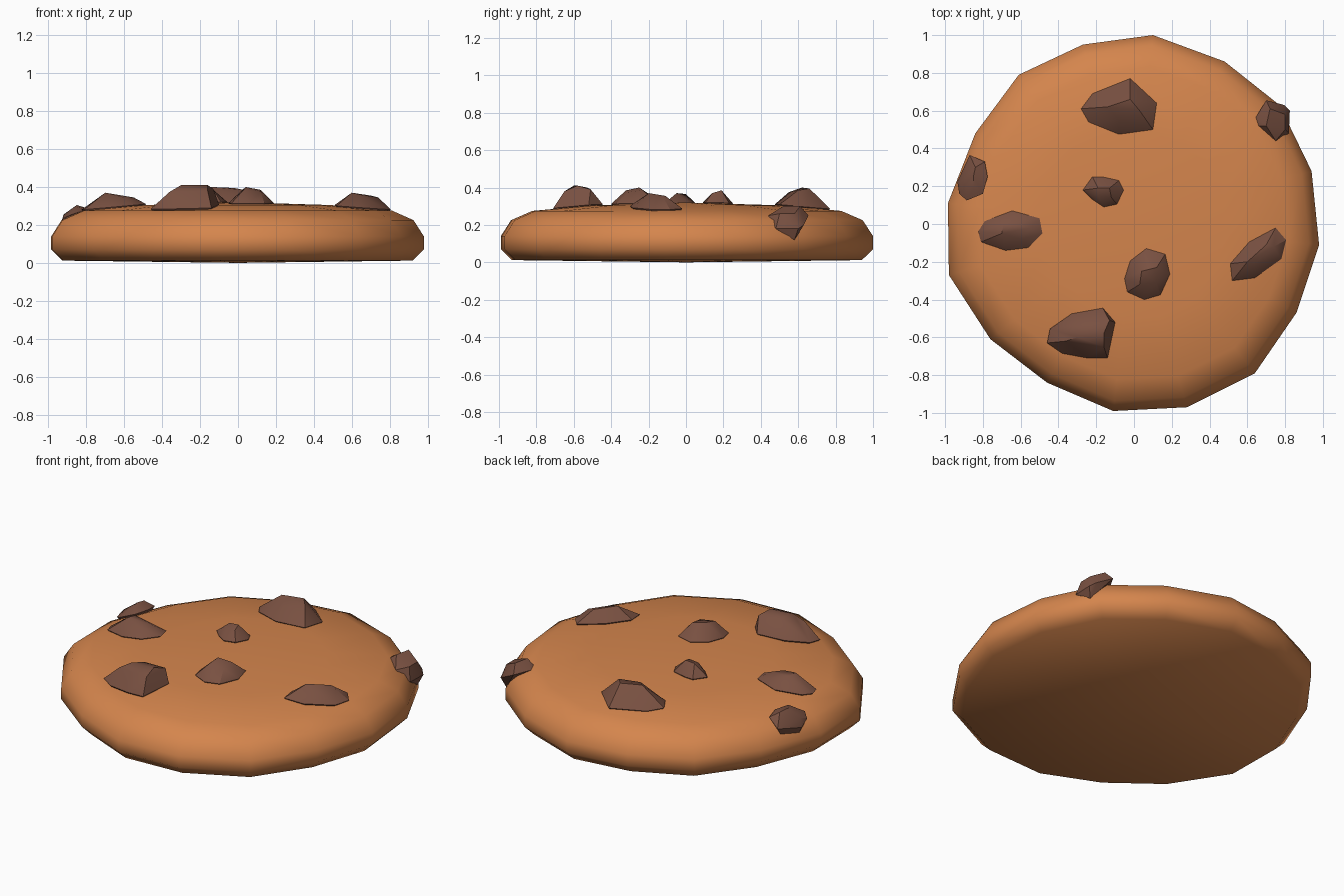
import bpy, bmesh, math
from mathutils import Vector

if "Cube" in bpy.data.objects:
    bpy.data.objects.remove(bpy.data.objects["Cube"])


def material(name, color):
    m = bpy.data.materials.new(name)
    m.diffuse_color = (*color, 1)
    m.use_nodes = True
    m.node_tree.nodes["Principled BSDF"].inputs["Base Color"].default_value = m.diffuse_color
    return m


DOUGH = material("baked dough", (0.66, 0.235, 0.074))
CHOC = material("chocolate", (0.19, 0.081, 0.053))


def finish(name, bm, mat, angle):
    bmesh.ops.recalc_face_normals(bm, faces=bm.faces)
    me = bpy.data.meshes.new(name)
    bm.to_mesh(me)
    bm.free()
    me.materials.append(mat)
    ob = bpy.data.objects.new(name, me)
    bpy.context.collection.objects.link(ob)
    bpy.ops.object.select_all(action='DESELECT')
    ob.select_set(True)
    bpy.context.view_layer.objects.active = ob
    bpy.ops.object.shade_smooth_by_angle(angle=math.radians(angle))
    return ob


# Cookie: uneven 16-sided outline lofted through a rounded profile
OUTLINE = [(.10, 1.0), (.48, .86), (.77, .63), (.94, .28), (.98, -.11), (.86, -.47),
           (.64, -.79), (.28, -.97), (-.11, -.99), (-.46, -.84), (-.76, -.61),
           (-.98, -.27), (-.985, .11), (-.84, .48), (-.61, .79), (-.27, .95)]
PROFILE = [(.94, .012), (1, .07), (1, .14), (.945, .225), (.83, .275), (.5, .305)]
bm = bmesh.new()
rings = [[bm.verts.new((x * s, y * s, z)) for x, y in OUTLINE] for s, z in PROFILE]
n = len(OUTLINE)
for a, b in zip(rings, rings[1:]):
    for i in range(n):
        j = (i + 1) % n
        bm.faces.new((a[i], a[j], b[j], b[i]))
for ring, z in ((rings[0], 0), (rings[-1], .32)):
    c = bm.verts.new((0, 0, z))
    for i in range(n):
        bm.faces.new((ring[i], ring[(i + 1) % n], c))
finish("cookie", bm, DOUGH, 60)


def surface(x, y):
    """Height of the cookie top at a point."""
    r = math.hypot(x, y)
    pts = [(0, .32), (.5, .305), (.83, .275), (.945, .225), (1, .14)]
    for (r0, z0), (r1, z1) in zip(pts, pts[1:]):
        if r <= r1:
            return z0 + (z1 - z0) * (r - r0) / (r1 - r0)
    return .14


def hull(name, points):
    bm = bmesh.new()
    for p in points:
        bm.verts.new(p)
    res = bmesh.ops.convex_hull(bm, input=bm.verts)
    junk = [v for v in set(res["geom_interior"] + res["geom_unused"])
            if isinstance(v, bmesh.types.BMVert)]
    bmesh.ops.delete(bm, geom=junk, context='VERTS')
    finish(name, bm, CHOC, 35)


def chip(name, outline, crest):
    """Chunk of chocolate: outline resting in the dough, rising to a few crest points."""
    pts = [(x, y, surface(x, y) + .005) for x, y in outline]
    cx = sum(p[0] for p in pts) / len(pts)
    cy = sum(p[1] for p in pts) / len(pts)
    low = [(cx + (x - cx) * .6, cy + (y - cy) * .6, z - .07) for x, y, z in pts]
    hull(name, pts + low + crest)


# Chips on the top
chip("chip_back", [(-.28, .61), (-.22, .69), (-.02, .77), (.12, .64), (.10, .50),
                   (-.08, .475), (-.24, .54)],
     [(-.14, .62, .4), (-.02, .66, .395), (.03, .6, .385), (-.08, .55, .375)])
chip("chip_small", [(-.27, .18), (-.22, .25), (-.17, .25), (-.08, .23), (-.055, .18),
                    (-.09, .105), (-.16, .09), (-.22, .13)],
     [(-.19, .19, .38), (-.13, .19, .385), (-.12, .14, .37), (-.19, .15, .37)])
chip("chip_left", [(-.825, -.04), (-.79, .015), (-.645, .07), (-.5, .03), (-.485, -.05),
                   (-.56, -.125), (-.68, -.14), (-.81, -.095)],
     [(-.7, -.05, .37), (-.69, .0, .365), (-.55, -.02, .345), (-.6, -.08, .345)])
chip("chip_middle", [(-.05, -.29), (-.02, -.195), (.065, -.13), (.165, -.16),
                     (.19, -.265), (.14, -.375), (.055, -.4), (-.035, -.36)],
     [(.04, -.25, .4), (.12, -.23, .385), (.12, -.31, .375), (.03, -.32, .385)])
chip("chip_front", [(-.46, -.63), (-.445, -.555), (-.33, -.475), (-.165, -.445),
                    (-.1, -.52), (-.14, -.71), (-.245, -.71), (-.38, -.685)],
     [(-.3, -.6, .41), (-.16, -.58, .41), (-.13, -.51, .39), (-.26, -.53, .4),
      (-.16, -.65, .38), (-.36, -.62, .375)])
chip("chip_right", [(.51, -.21), (.61, -.095), (.75, -.02), (.805, -.085), (.78, -.185),
                    (.64, -.285), (.52, -.3)],
     [(.6, -.2, .37), (.7, -.11, .355), (.74, -.12, .345), (.64, -.21, .36)])

# Chips on the rim
chip("chip_rim_left", [(-.935, .225), (-.87, .365), (-.79, .33), (-.775, .25),
                       (-.8, .16), (-.885, .125), (-.925, .16)],
     [(-.85, .25, .305), (-.84, .3, .3), (-.92, .22, .255), (-.85, .19, .295)])
hull("chip_rim_right", [(.645, .565, .26), (.7, .655, .25), (.795, .63, .2),
                        (.825, .6, .18), (.82, .48, .18), (.75, .44, .25),
                        (.66, .52, .27), (.7, .52, .3), (.72, .61, .3),
                        (.8, .58, .26), (.8, .5, .26), (.8, .58, .12), (.78, .5, .16)])
